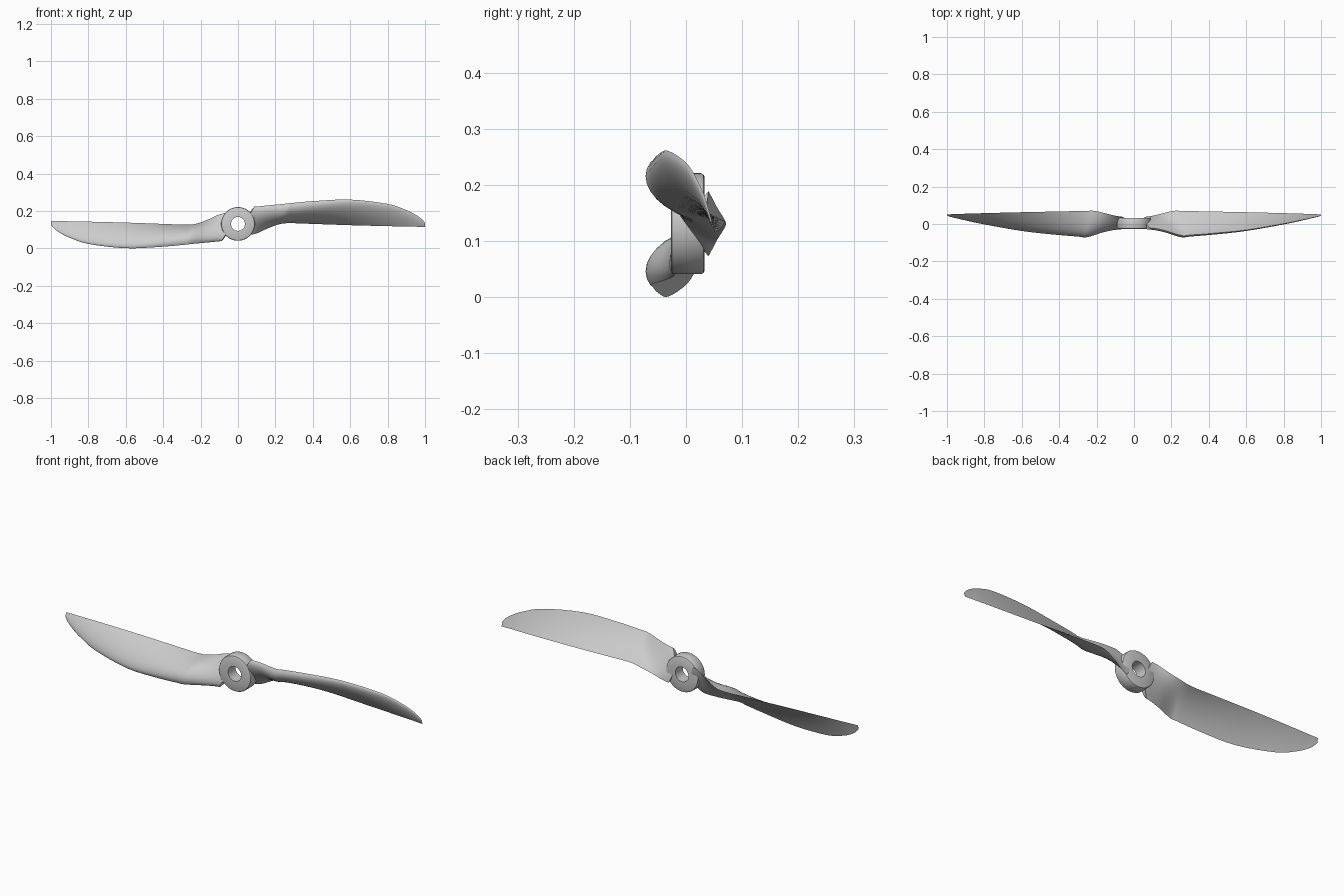
import bpy, bmesh, math
from mathutils import Vector, Matrix

if "Cube" in bpy.data.objects:
    bpy.data.objects.remove(bpy.data.objects["Cube"])

ZC = 0.131  # hub axis height

# blade stations: leading edge xyz, trailing edge xyz, front bulge, back camber
STATIONS = [
    (0.087, -0.020, 0.223, 0.070, 0.040, 0.073, 0.022, -0.012),
    (0.120, -0.024, 0.226, 0.105, 0.045, 0.082, 0.024, -0.008),
    (0.170, -0.036, 0.231, 0.150, 0.056, 0.103, 0.031, 0.000),
    (0.255, -0.062, 0.239, 0.210, 0.070, 0.126, 0.043, 0.012),
    (0.300, -0.059, 0.244, 0.265, 0.070, 0.135, 0.041, 0.013),
    (0.420, -0.050, 0.254, 0.400, 0.067, 0.131, 0.033, 0.010),
    (0.600, -0.032, 0.261, 0.600, 0.063, 0.124, 0.022, 0.006),
    (0.800, 0.002, 0.238, 0.800, 0.058, 0.119, 0.014, 0.003),
    (0.900, 0.022, 0.205, 0.900, 0.055, 0.117, 0.009, 0.001),
    (0.950, 0.033, 0.180, 0.950, 0.053, 0.116, 0.006, 0.001),
    (0.982, 0.040, 0.157, 0.982, 0.052, 0.115, 0.004, 0.000),
    (1.000, 0.046, 0.136, 0.999, 0.051, 0.115, 0.002, 0.000),
]
N = 14  # points along each side of the airfoil


def spline(rows, sub):
    """Catmull-Rom refinement of the station rows."""
    out = []
    for i in range(len(rows) - 1):
        p1, p2 = rows[i], rows[i + 1]
        p0, p3 = rows[max(i - 1, 0)], rows[min(i + 2, len(rows) - 1)]
        for k in range(sub):
            t = k / sub
            out.append([0.5 * (2 * b + (c - a) * t + (2 * a - 5 * b + 4 * c - d) * t * t
                               + (3 * b - a - 3 * c + d) * t ** 3)
                        for a, b, c, d in zip(p0, p1, p2, p3)])
    out.append(list(rows[-1]))
    return out


def section(row):
    """Closed airfoil loop between the leading and trailing edges."""
    le, te = Vector(row[0:3]), Vector(row[3:6])
    chord = te - le
    n = Vector((0, chord.z, -chord.y)).normalized()  # towards the front
    scoop = 0.028 * max(0.0, 1 - (row[0] - 0.087) / 0.08)  # root wraps the hub

    def point(t, h):
        return le + chord * t + n * h - Vector((scoop * 4 * t * (1 - t), 0, 0))

    ts = [(1 - math.cos(math.pi * i / N)) / 2 for i in range(N + 1)]
    front = [point(t, row[6] * 2.6 * math.sqrt(t) * (1 - t)) for t in ts]
    back = [point(t, row[7] * 4 * t * (1 - t)) for t in ts[1:-1]]
    return front + back[::-1]


def finish(name, bm, angle):
    bmesh.ops.recalc_face_normals(bm, faces=bm.faces)
    me = bpy.data.meshes.new(name)
    bm.to_mesh(me)
    bm.free()
    ob = bpy.data.objects.new(name, me)
    bpy.context.collection.objects.link(ob)
    bpy.ops.object.select_all(action='DESELECT')
    ob.select_set(True)
    bpy.context.view_layer.objects.active = ob
    bpy.ops.object.shade_smooth_by_angle(angle=math.radians(angle))
    return ob


def bridge(bm, loops, closed=False):
    count = len(loops)
    for i in range(count if closed else count - 1):
        a, b = loops[i], loops[(i + 1) % count]
        m = len(a)
        for j in range(m):
            k = (j + 1) % m
            bm.faces.new((a[j], a[k], b[k], b[j]))


# two blades, the second turned half a revolution about the hub axis
turn = (Matrix.Translation((0, 0, ZC)) @ Matrix.Rotation(math.pi, 4, 'Y')
        @ Matrix.Translation((0, 0, -ZC)))
for name, mat in (("blade_right", Matrix.Identity(4)), ("blade_left", turn)):
    bm = bmesh.new()
    loops = [[bm.verts.new(mat @ p) for p in section(r)] for r in spline(STATIONS, 4)]
    bridge(bm, loops)
    for end in (loops[0], loops[-1]):  # root and tip caps, in strips
        m = len(end)
        for i in range(m // 2):
            a, b = i, i + 1
            quad = [end[a], end[b], end[-b % m], end[-a % m]]
            bm.faces.new(list(dict.fromkeys(quad)))
    finish(name, bm, 40)

# hub ring: lathed profile (radius, y) with a bore
PROFILE = [(0.037, -0.027), (0.084, -0.027), (0.088, -0.025), (0.090, -0.021),
           (0.090, 0.027), (0.088, 0.031), (0.084, 0.033), (0.037, 0.033)]
SEG = 64
bm = bmesh.new()
rings = []
for s in range(SEG):
    a = 2 * math.pi * s / SEG
    rings.append([bm.verts.new((r * math.cos(a), y, ZC + r * math.sin(a))) for r, y in PROFILE])
bridge(bm, rings, closed=True)
finish("hub", bm, 35)
